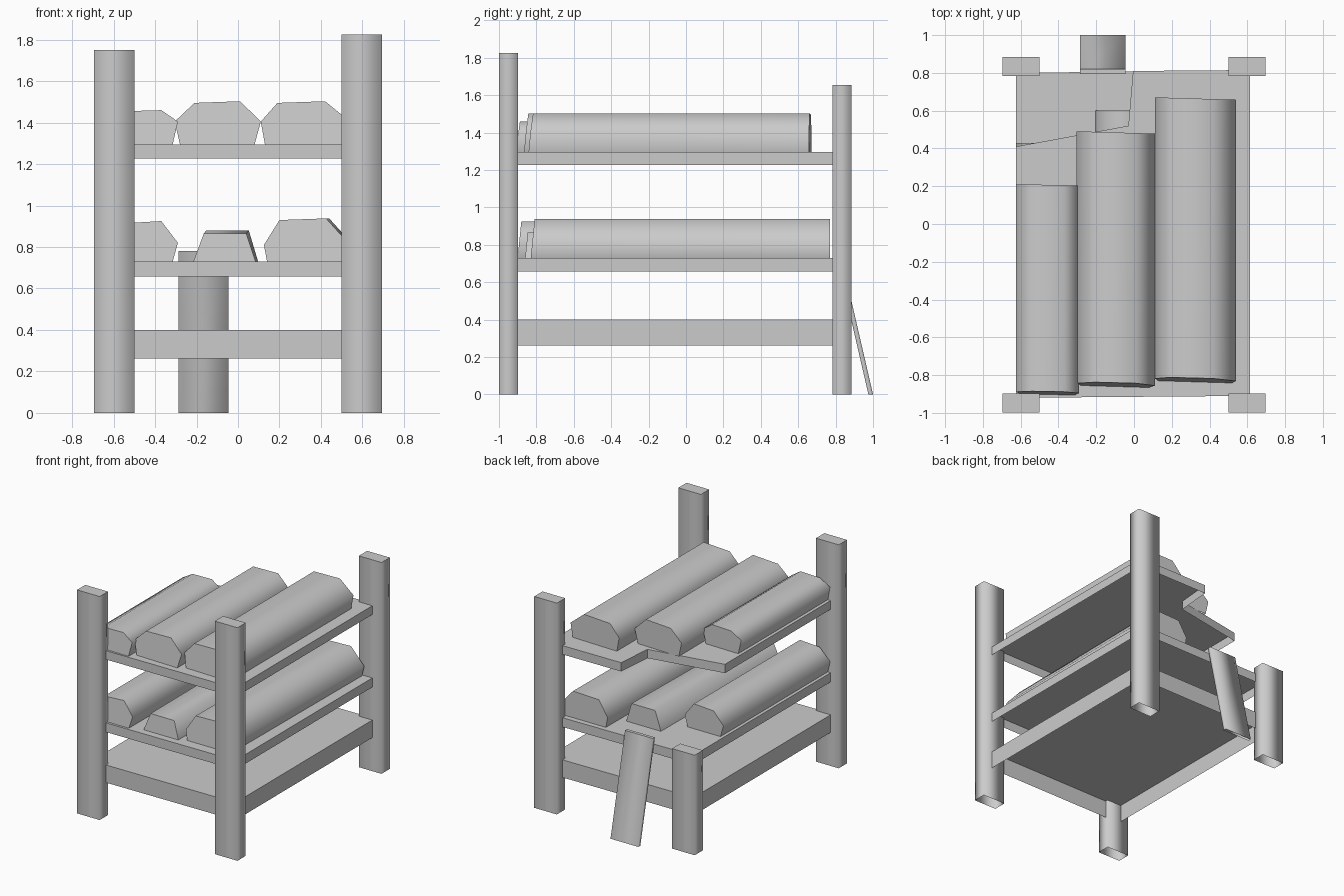
import bpy
import bmesh

cube = bpy.data.objects.get("Cube")
if cube:
    bpy.data.objects.remove(cube, do_unlink=True)

# Single plain material
grey = bpy.data.materials.new("plain_grey")
grey.use_nodes = True
grey.diffuse_color = (0.6, 0.6, 0.6, 1)
shader = next(n for n in grey.node_tree.nodes if n.type == "BSDF_PRINCIPLED")
shader.inputs["Base Color"].default_value = grey.diffuse_color
shader.inputs["Roughness"].default_value = 0.8


def loft(name, start, end, smooth=False, is_log=False):
    """Join two matching outlines with sides and a flat end cap.
    Logs are capped at both ends and open along their first side, the underside."""
    bm = bmesh.new()
    a = [bm.verts.new(p) for p in start]
    b = [bm.verts.new(p) for p in end]
    n = len(a)
    for i in range(1 if is_log else 0, n):
        j = (i + 1) % n
        bm.faces.new((a[i], a[j], b[j], b[i])).smooth = smooth
    caps = [bm.faces.new(b)]
    if is_log:
        caps.append(bm.faces.new(a[::-1]))
    for cap in caps:
        for edge in cap.edges:
            edge.smooth = False
    mesh = bpy.data.meshes.new(name)
    bm.to_mesh(mesh)
    bm.free()
    mesh.materials.append(grey)
    bpy.context.collection.objects.link(bpy.data.objects.new(name, mesh))


def rect(x0, x1, y0, y1):
    return [(x0, y0), (x1, y0), (x1, y1), (x0, y1)]


def slab(name, outline, z0, z1, smooth=False):
    """Upright prism with a top and walls, open underneath."""
    loft(name, [(x, y, z0) for x, y in outline],
         [(x, y, z1) for x, y in outline], smooth)


def log(name, profile, base, y0, y1, grow=1.0, skew=0.0, drift=0.0):
    """Faceted log along y; grow raises the back end, drift shifts it sideways,
    skew slants both ends."""
    mid = profile[0][0]
    front = [(x, y0 - skew * (x - mid) + 0.1 * h, base + h) for x, h in profile]
    back = [(x + drift, y1 - skew * (x - mid), base + h * grow) for x, h in profile]
    loft(name, back, front, smooth=True, is_log=True)


# Corner posts, each cut to its own height
posts = [("front_right_post", -0.597, -0.948, 1.75),
         ("front_left_post", 0.597, -0.948, 1.825),
         ("back_right_post", -0.597, 0.834, 0.783),
         ("back_left_post", 0.597, 0.834, 1.655)]
for name, x, y, height in posts:
    slab(name, rect(x - 0.098, x + 0.098, y - 0.051, y + 0.051), 0, height, smooth=True)

# Shelves; the top one has a broken back corner
full = [(-0.625, -0.92), (0.615, -0.91), (0.615, 0.815), (-0.625, 0.8)]
broken = full[:3] + [(-0.005, 0.81), (-0.03, 0.52), (-0.625, 0.41)]
slab("bottom_shelf", full, 0.262, 0.40)
slab("middle_shelf", full, 0.658, 0.73)
slab("top_shelf", broken, 1.226, 1.295)

# Logs on the top shelf: (x, height above shelf) profiles
log("top_log_right", [(-0.60, 0), (-0.315, 0), (-0.29, 0.11), (-0.37, 0.165),
                      (-0.54, 0.16), (-0.625, 0.11)], 1.295, -0.9, 0.21, skew=0.02)
log("top_log_middle", [(-0.28, 0), (0.08, 0), (0.11, 0.11), (0.01, 0.208),
                       (-0.21, 0.2), (-0.305, 0.11)], 1.295, -0.855, 0.49, skew=0.03)
log("top_log_left", [(0.13, 0), (0.52, 0), (0.54, 0.11), (0.42, 0.208),
                     (0.19, 0.2), (0.11, 0.11)], 1.295, -0.83, 0.67, skew=0.03)

# Logs on the middle shelf
log("middle_log_right", [(-0.60, 0), (-0.315, 0), (-0.29, 0.09), (-0.37, 0.195),
                         (-0.54, 0.185), (-0.625, 0.09)], 0.73, -0.9, 0.43)
log("middle_log_middle", [(-0.215, 0), (0.085, 0), (0.04, 0.135), (-0.165, 0.135)],
    0.73, -0.86, 0.60, grow=1.11, drift=0.012)
log("middle_log_left", [(0.14, 0), (0.52, 0), (0.54, 0.08), (0.425, 0.208),
                        (0.2, 0.2), (0.125, 0.08)], 0.73, -0.83, 0.77, drift=0.015)

# Loose plank leaning against the back
foot = rect(-0.287, -0.046, 0.975, 1.0)
loft("leaning_plank", [(x, y, 0) for x, y in foot],
     [(x, y - 0.18, 0.78) for x, y in foot], smooth=True)
